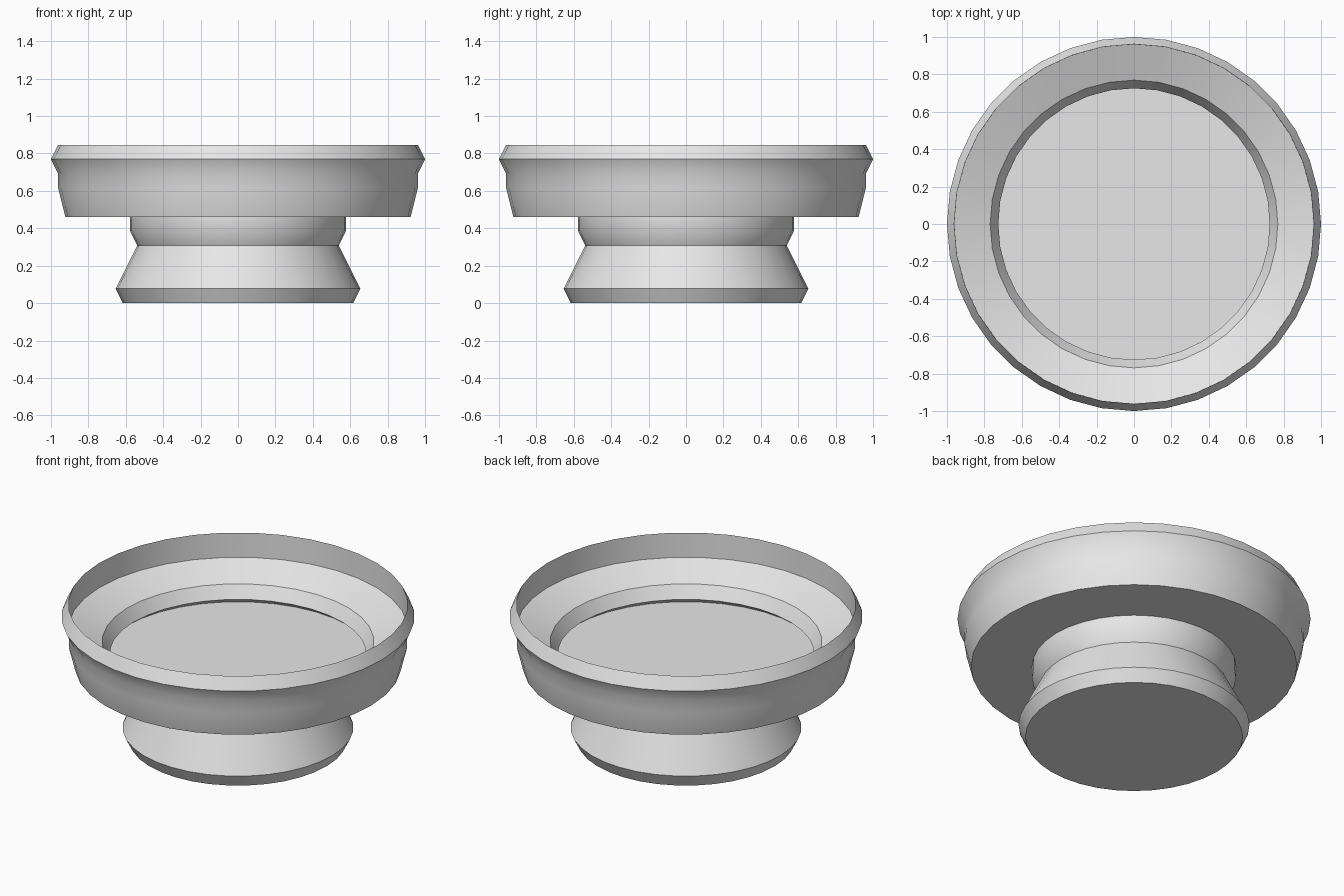
import bpy, bmesh, math

if "Cube" in bpy.data.objects:
    bpy.data.objects.remove(bpy.data.objects["Cube"])

SIDES = 36
U = 1 / 26  # profile grid unit

# (radius, height) in grid units, from the underside centre round to the floor centre
PROFILE = [
    (16, 0), (17, 2), (14, 8), (15, 10), (15, 12),      # foot and neck
    (24, 12), (25, 16), (25, 18), (26, 20), (25, 22),   # outer bowl and rim
    (24.98, 18), (20, 16), (18.87, 14), (20.2, 13),     # inner wall, ledge, undercut
]

stone = bpy.data.materials.new("grey stone")
stone.diffuse_color = (0.8, 0.8, 0.8, 1)
stone.use_nodes = True
stone.node_tree.nodes["Principled BSDF"].inputs["Base Color"].default_value = stone.diffuse_color


def lathe(name, profile):
    bm = bmesh.new()
    rings = []
    for r, z in profile:
        rings.append([bm.verts.new((r * U * math.cos(a), r * U * math.sin(a), z * U))
                      for a in (2 * math.pi * i / SIDES for i in range(SIDES))])
    for low, high in zip(rings, rings[1:]):
        for i in range(SIDES):
            j = (i + 1) % SIDES
            bm.faces.new((low[i], low[j], high[j], high[i]))
    bm.faces.new(rings[0][::-1])   # underside
    bm.faces.new(rings[-1])        # basin floor
    mesh = bpy.data.meshes.new(name)
    bm.to_mesh(mesh)
    bm.free()
    mesh.materials.append(stone)
    obj = bpy.data.objects.new(name, mesh)
    bpy.context.collection.objects.link(obj)
    return obj


basin = lathe("pedestal_basin", PROFILE)
bpy.context.view_layer.objects.active = basin
basin.select_set(True)
bpy.ops.object.shade_smooth_by_angle(angle=math.radians(30))
